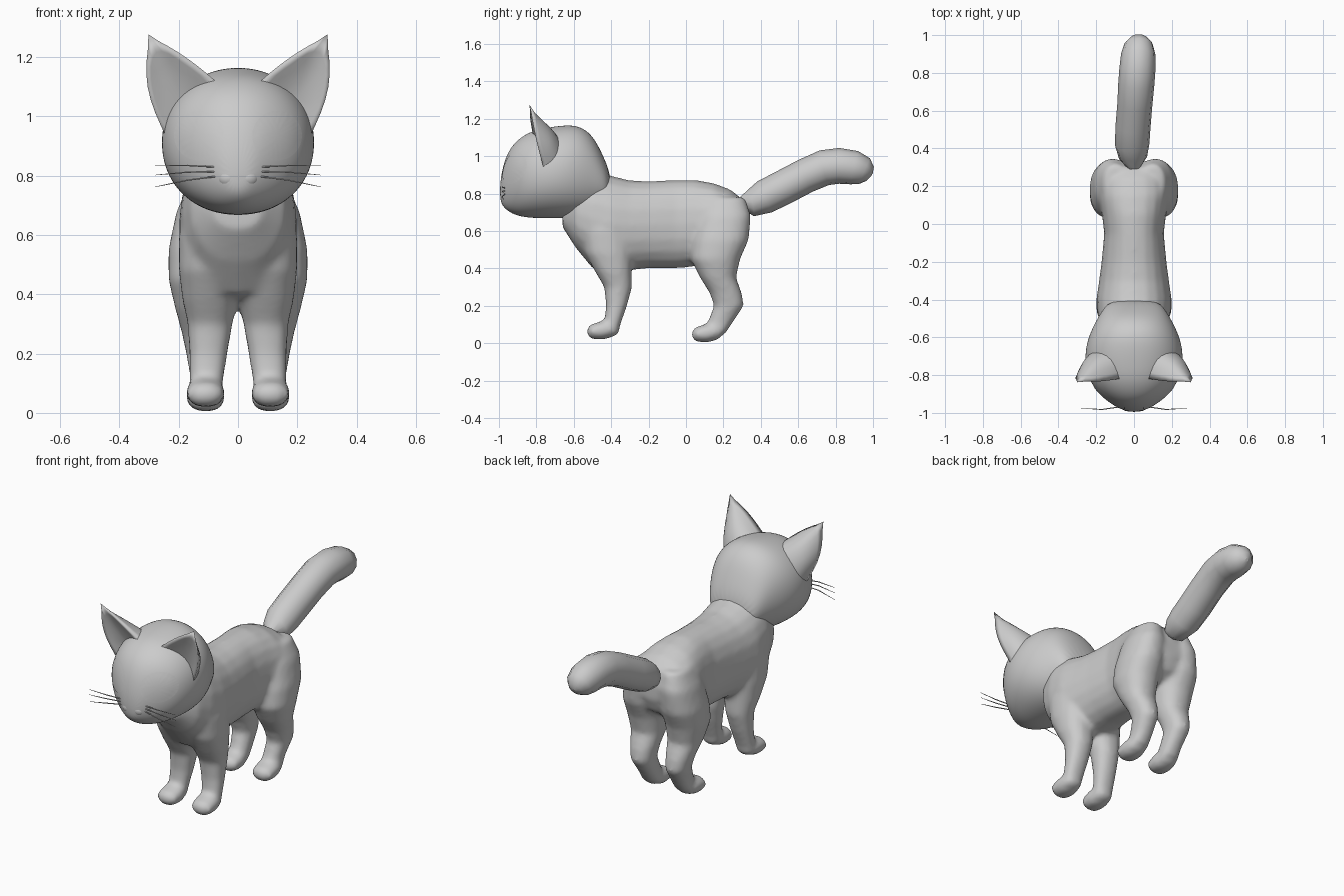
import bpy, bmesh, math
from mathutils import Matrix

cube = bpy.data.objects.get("Cube")
if cube:
    bpy.data.objects.remove(cube, do_unlink=True)


def add_object(name, bm):
    bmesh.ops.recalc_face_normals(bm, faces=bm.faces[:])
    mesh = bpy.data.meshes.new(name)
    bm.to_mesh(mesh)
    bm.free()
    mesh.shade_smooth()
    obj = bpy.data.objects.new(name, mesh)
    bpy.context.collection.objects.link(obj)
    return obj


def add_subsurf(obj):
    mod = obj.modifiers.new("round", "SUBSURF")
    mod.levels = mod.render_levels = 2


def loft(bm, axis, rings, side=1, segments=20, power=0.9):
    """Skin rounded sections; ring = (position, x min, x max, other min, other max)."""
    loops = []
    for t, x0, x1, b0, b1 in rings:
        loop = []
        for i in range(segments):
            a = math.tau * i / segments
            c, s = math.cos(a), math.sin(a)
            c = math.copysign(abs(c) ** power, c)
            s = math.copysign(abs(s) ** power, s)
            x = side * ((x0 + x1) / 2 + (x1 - x0) / 2 * c)
            b = (b0 + b1) / 2 + (b1 - b0) / 2 * s
            loop.append(bm.verts.new((x, t, b) if axis == "y" else (x, b, t)))
        loops.append(loop)
    for lower, upper in zip(loops, loops[1:]):
        for i in range(segments):
            j = (i + 1) % segments
            bm.faces.new((lower[i], lower[j], upper[j], upper[i]))
    bm.faces.new(loops[0])
    bm.faces.new(loops[-1])


def centred(rows):
    return [(y, -w, w, low, high) for y, w, low, high in rows]


def tube(name, points, radii, depth, resolution):
    curve = bpy.data.curves.new(name, "CURVE")
    curve.dimensions = "3D"
    curve.bevel_depth = depth
    curve.bevel_resolution = resolution
    curve.use_fill_caps = True
    spline = curve.splines.new("POLY")
    spline.points.add(len(points) - 1)
    for p, co, r in zip(spline.points, points, radii):
        p.co = (*co, 1)
        p.radius = r
    spline.use_smooth = True
    obj = bpy.data.objects.new(name, curve)
    bpy.context.collection.objects.link(obj)


# Torso, haunches, legs and paws fused into one skin
bm = bmesh.new()
loft(bm, "y", centred([
    (-.66, .08, .62, .74), (-.59, .16, .51, .88), (-.5, .19, .4, .93),
    (-.4, .2, .37, .895), (-.3, .185, .39, .87), (-.2, .172, .4, .866),
    (-.05, .158, .4, .872), (.05, .17, .41, .873), (.15, .19, .44, .855),
    (.24, .18, .48, .82), (.3, .13, .52, .77), (.33, .07, .6, .7)]))

front_leg = [(.05, .055, .165, -.46, -.36), (.1, .05, .165, -.438, -.35),
             (.2, .035, .165, -.428, -.315), (.3, .018, .17, -.437, -.288),
             (.38, .0, .188, -.485, -.29), (.48, .0, .2, -.54, -.29),
             (.6, .0, .2, -.56, -.3), (.7, .03, .18, -.53, -.33)]
hind_leg = [(.05, .05, .165, .09, .21), (.11, .05, .16, .115, .25),
            (.2, .05, .175, .15, .31), (.27, .04, .19, .125, .298),
            (.35, .025, .212, .075, .268), (.45, .01, .235, .025, .29),
            (.55, .01, .235, .035, .335), (.68, .015, .208, .07, .348),
            (.78, .03, .16, .12, .315)]
paw = [(-.085, .085, .135, .035, .07), (-.06, .05, .17, .012, .092),
       (.0, .042, .176, .008, .11), (.06, .055, .165, .025, .11),
       (.08, .08, .14, .05, .09)]
for side in (1, -1):
    loft(bm, "z", front_leg, side)
    loft(bm, "z", hind_leg, side)
    for y, lift in ((-.445, .01), (.115, -.005)):
        loft(bm, "y", [(t + y, a, b, c + lift, d + lift) for t, a, b, c, d in paw], side)
body = add_object("body", bm)
remesh = body.modifiers.new("fuse", "REMESH")
remesh.mode = "VOXEL"
remesh.voxel_size = .014
remesh.use_smooth_shade = True
smooth = body.modifiers.new("soften", "SMOOTH")
smooth.factor = .5
smooth.iterations = 8

# Head with a wedge-shaped face
bm = bmesh.new()
loft(bm, "y", centred([
    (-.995, .035, .76, .86), (-.972, .085, .72, .98), (-.93, .15, .69, 1.06),
    (-.88, .205, .674, 1.105), (-.82, .24, .667, 1.138), (-.74, .262, .665, 1.155),
    (-.65, .258, .665, 1.168), (-.57, .232, .67, 1.165), (-.5, .195, .69, 1.115),
    (-.45, .165, .72, 1.02), (-.4, .12, .75, .9)]), segments=24, power=.95)
head = add_object("head", bm)
add_subsurf(head)

# Ears: creased rim around a hollow front, backed by a sloping shell
ear_points = [(.05, -.82, 1.1), (.17, -.84, 1.205), (.302, -.838, 1.277),
              (.325, -.81, 1.1), (.24, -.76, .92), (.215, -.755, 1.08),
              (.1, -.66, 1.14), (.21, -.70, 1.17), (.285, -.71, 1.06), (.22, -.64, .94)]
ear_faces = [(0, 1, 5), (1, 2, 5), (2, 3, 5), (3, 4, 5), (1, 0, 6, 7),
             (2, 1, 7), (3, 2, 7, 8), (4, 3, 8, 9), (7, 6, 9, 8)]
for name, side in (("left_ear", 1), ("right_ear", -1)):
    bm = bmesh.new()
    edge_crease = bm.edges.layers.float.new("crease_edge")
    vert_crease = bm.verts.layers.float.new("crease_vert")
    verts = [bm.verts.new((side * x, y, z)) for x, y, z in ear_points]
    for face in ear_faces:
        bm.faces.new([verts[i] for i in face])
    for a, b in zip(verts[:4], verts[1:5]):
        bm.edges.get((a, b))[edge_crease] = .8
    verts[2][vert_crease] = 1
    add_subsurf(add_object(name, bm))

# Eyes laid flush on the face
for name, side in (("left_eye", 1), ("right_eye", -1)):
    bm = bmesh.new()
    bmesh.ops.create_circle(bm, cap_ends=True, cap_tris=True, segments=32, radius=.084,
                            matrix=Matrix.Translation((side * .132, -1.1, .935))
                            @ Matrix.Rotation(math.pi / 2, 4, "X"))
    bmesh.ops.subdivide_edges(bm, edges=bm.edges[:], cuts=4, use_grid_fill=True)
    wrap = add_object(name, bm).modifiers.new("lay_on_face", "SHRINKWRAP")
    wrap.target = head
    wrap.wrap_method = "PROJECT"
    wrap.use_project_y = True
    wrap.use_positive_direction = True
    wrap.offset = .003

# Muzzle: two small cheeks forming the mouth
bm = bmesh.new()
for side in (1, -1):
    bmesh.ops.create_uvsphere(bm, u_segments=20, v_segments=12, radius=1,
                              matrix=Matrix.Translation((side * .03, -.958, .793))
                              @ Matrix.Diagonal((.042, .034, .036, 1)))
add_object("muzzle", bm)

# Whiskers
for label, side in (("left", 1), ("right", -1)):
    for i, (z0, z1) in enumerate(((.828, .833), (.814, .802), (.8, .762))):
        tube(f"{label}_whisker_{i + 1}",
             [(side * .055, -.965, z0), (side * .17, -.982, (z0 + z1) / 2 + .004),
              (side * .28, -.975, z1)], (1, .9, .3), .003, 1)

# Tail: thick tube rising and curling over at the tip
path = [(0, .29, .755), (-.005, .35, .752), (-.01, .42, .782), (-.005, .52, .832),
        (.005, .64, .895), (.012, .74, .938), (.018, .82, .948), (.023, .9, .938),
        (.025, .955, .92), (.025, .985, .905), (.025, .994, .9)]
tube("tail", path, (.3, .8, .98, 1, 1, 1.03, 1.03, .98, .8, .45, .1), .093, 4)
